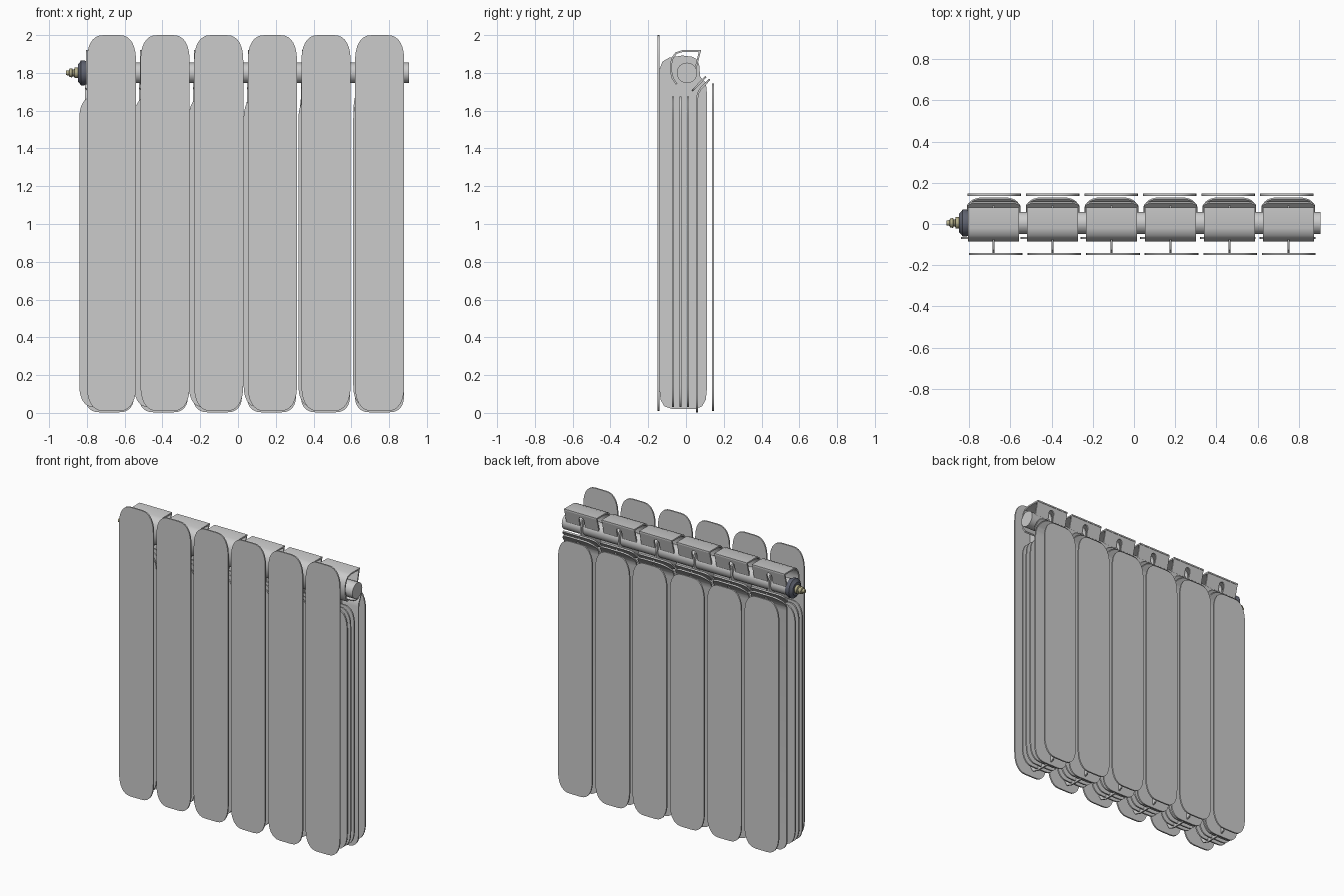
import bpy, bmesh, math
from mathutils import Vector, Matrix

if "Cube" in bpy.data.objects:
    bpy.data.objects.remove(bpy.data.objects["Cube"])

T = 0.01  # sheet thickness


def add_object(name, bm, mat=None):
    bmesh.ops.recalc_face_normals(bm, faces=bm.faces)
    me = bpy.data.meshes.new(name)
    bm.to_mesh(me)
    bm.free()
    ob = bpy.data.objects.new(name, me)
    bpy.context.collection.objects.link(ob)
    if mat:
        me.materials.append(mat)
    return ob


def sheet(name, cx, width, path, ca=0.0, ch=0.0):
    """Sheet following a (y, z) path, with rounded corners at both ends."""
    pts = [Vector(p) for p in path]
    lens = [0.0]
    for a, b in zip(pts, pts[1:]):
        lens.append(lens[-1] + (b - a).length)
    total = lens[-1]
    stops = set(round(s, 5) for s in lens)
    if ch:
        for k in range(9):
            d = ch * (1 - math.cos(k / 8 * math.pi / 2))
            stops |= {round(d, 5), round(total - d, 5)}

    def at(s):
        s = min(max(s, 0), total)
        for i in range(len(pts) - 1):
            if s <= lens[i + 1]:
                return pts[i].lerp(pts[i + 1], (s - lens[i]) / (lens[i + 1] - lens[i]))
        return pts[-1]

    bm = bmesh.new()
    prev = None
    for s in sorted(stops):
        p = at(s)
        t = (at(s + 0.004) - at(s - 0.004)).normalized()
        n = Vector((-t.y, t.x)) * T / 2
        hw = width / 2
        if ch:
            q = min(max(1 - min(s, total - s) / ch, 0), 1)
            hw += ca * ((1 - q ** 2.4) ** (1 / 2.4) - 1) if q < 1 else -ca
        ring = [bm.verts.new((cx + sx * hw, p.x + sn * n.x, p.y + sn * n.y))
                for sx, sn in ((-1, -1), (1, -1), (1, 1), (-1, 1))]
        if prev:
            for i in range(4):
                j = (i + 1) % 4
                bm.faces.new((prev[i], prev[j], ring[j], ring[i]))
        else:
            bm.faces.new(ring)
        prev = ring
    bm.faces.new(prev)
    return add_object(name, bm)


def prism(name, pts, vec):
    """Flat outline extruded by a vector."""
    bm = bmesh.new()
    f = bm.faces.new([bm.verts.new(p) for p in pts])
    ext = bmesh.ops.extrude_face_region(bm, geom=[f])["geom"]
    bmesh.ops.translate(bm, vec=vec, verts=[v for v in ext if isinstance(v, bmesh.types.BMVert)])
    return add_object(name, bm)


def lathe_x(name, profile, y, z, mat=None, seg=32):
    """Profile of (x, radius) turned about an x-parallel axis."""
    bm = bmesh.new()
    rings = []
    for x, r in profile:
        rings.append([bm.verts.new((x, y + r * math.cos(a), z + r * math.sin(a)))
                      for a in (2 * math.pi * k / seg for k in range(seg))])
    for a, b in zip(rings, rings[1:]):
        for i in range(seg):
            j = (i + 1) % seg
            bm.faces.new((a[i], a[j], b[j], b[i]))
    bm.faces.new(rings[0])
    bm.faces.new(rings[-1])
    return add_object(name, bm, mat)


def material(name, col):
    m = bpy.data.materials.new(name)
    m.diffuse_color = (*col, 1)
    m.use_nodes = True
    m.node_tree.nodes["Principled BSDF"].inputs["Base Color"].default_value = m.diffuse_color
    return m


web_outline = [(-0.14, 0.12), (-0.135, 0.07), (-0.115, 0.035), (-0.07, 0.02), (0.05, 0.02),
               (0.085, 0.035), (0.105, 0.07), (0.11, 0.12), (0.11, 1.70), (0.105, 1.75),
               (0.075, 1.78), (0.07, 1.84), (0.06, 1.87), (0.035, 1.885), (-0.02, 1.892),
               (-0.09, 1.88), (-0.125, 1.86), (-0.14, 1.82)]
collar_path = [(-0.05, 1.74), (-0.07, 1.77), (-0.08, 1.81), (-0.08, 1.845), (-0.071, 1.88),
               (-0.052, 1.905), (-0.02, 1.915), (0.08, 1.915)]
bent_path = [(0.058, 0.003), (0.058, 1.66), (0.063, 1.69), (0.078, 1.717), (0.125, 1.765)]

for i in range(6):
    # front and back panels
    sheet(f"front_panel_{i}", -0.67 + 0.284 * i, 0.26, [(-0.145, 0.01), (-0.145, 2.0)], 0.09, 0.14)
    sheet(f"back_panel_{i}", -0.678 + 0.284 * i, 0.26, [(0.142, 0.01), (0.142, 1.745)], 0.09, 0.14)
    # inner straight fins
    for k, y in enumerate((-0.068, -0.03, 0.01)):
        sheet(f"inner_fin_{i}_{k}", -0.705 + 0.29 * i, 0.27, [(y, 0.03), (y, 1.675)], 0.08, 0.12)
    # bent rear fin and short slanted deflector
    cx = -0.681 + 0.286 * i
    sheet(f"bent_fin_{i}", cx, 0.26, bent_path, 0.08, 0.09)
    sheet(f"deflector_{i}", cx, 0.26, [(0.033, 1.705), (0.105, 1.78)], 0.05, 0.035)
    # central web
    prism(f"web_{i}", [(cx - T / 2, y, z) for y, z in web_outline], (T, 0, 0))
    # top collar and its slotted rear flap
    sheet(f"collar_{i}", cx, 0.248, collar_path)
    half = [(0.124, 0.0), (0.124, 1.0), (0.02, 1.0)]
    arch = [(0.02 * math.cos(a), 0.5 - 0.2 * math.sin(a)) for a in (k * math.pi / 8 for k in range(9))]
    flap = [(-0.124, 1), (-0.124, 0), (0.124, 0), (0.124, 1), (0.02, 1)] + arch + [(-0.02, 1)]
    prism(f"collar_flap_{i}", [(cx + u, 0.08 - 0.025 * v, 1.92 - 0.1 * v) for u, v in flap],
          (0, -T, 0))

# header pipe
lathe_x("header_pipe", [(-0.81, 0.054), (0.905, 0.054)], 0.005, 1.80)

# air valve: dark collar and brass nozzle
dark = material("dark_steel", (0.12, 0.13, 0.17))
brass = material("brass", (0.45, 0.42, 0.25))
lathe_x("valve_collar", [(-0.80, 0.06), (-0.815, 0.066), (-0.832, 0.066), (-0.838, 0.055),
                         (-0.848, 0.045)], 0.005, 1.80, dark)
lathe_x("valve_nozzle", [(-0.845, 0.028), (-0.865, 0.028), (-0.868, 0.018), (-0.875, 0.018),
                         (-0.878, 0.024), (-0.892, 0.022), (-0.895, 0.014), (-0.91, 0.012)],
        0.005, 1.80, brass, 16)

# smooth shading with sharp edges kept
for ob in bpy.data.objects:
    ob.select_set(True)
    bpy.context.view_layer.objects.active = ob
bpy.ops.object.shade_smooth_by_angle(angle=math.radians(35))
